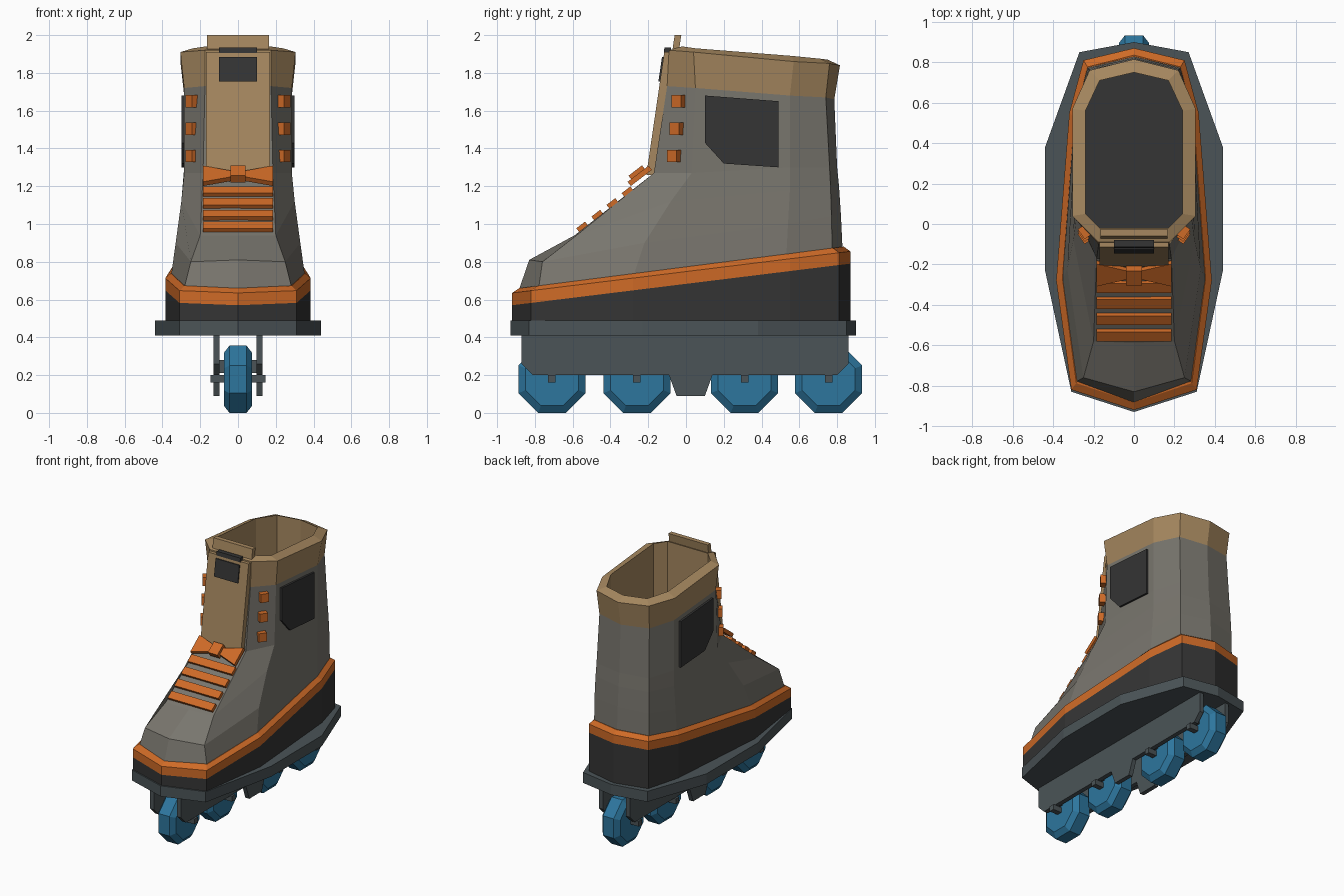
import bpy, math
from mathutils import Matrix, Vector

cube = bpy.data.objects.get("Cube")
if cube:
    bpy.data.objects.remove(cube, do_unlink=True)
import bmesh


def material(name, r, g, b):
    m = bpy.data.materials.new(name)
    m.use_nodes = True
    m.diffuse_color = (r, g, b, 1)
    bsdf = next(n for n in m.node_tree.nodes if n.type == 'BSDF_PRINCIPLED')
    bsdf.inputs["Base Color"].default_value = (r, g, b, 1)
    return m


GREY = material("warm grey", .19, .18, .155)
ORANGE = material("orange", .62, .145, .02)
TAN = material("tan", .38, .245, .115)
BLUE = material("blue", .026, .18, .34)
BLACK = material("charcoal", .035, .035, .035)
STEEL = material("steel grey", .07, .088, .095)


def loft(name, rings, mats, bands=None, caps=(0, 0)):
    """Skin a stack of equal rings; bands gives a material slot per band."""
    bm = bmesh.new()
    rows = [[bm.verts.new(p) for p in ring] for ring in rings]
    n = len(rows[0])
    for k in range(len(rows) - 1):
        for i in range(n):
            j = (i + 1) % n
            f = bm.faces.new((rows[k][i], rows[k][j], rows[k + 1][j], rows[k + 1][i]))
            f.material_index = bands[k] if bands else 0
    for row, slot in zip((rows[0], rows[-1]), caps):
        if slot is not None:
            bm.faces.new(row).material_index = slot
    bmesh.ops.recalc_face_normals(bm, faces=bm.faces)
    mesh = bpy.data.meshes.new(name)
    bm.to_mesh(mesh)
    bm.free()
    for m in mats:
        mesh.materials.append(m)
    obj = bpy.data.objects.new(name, mesh)
    bpy.context.collection.objects.link(obj)
    return obj


def prism(name, profile, x0, x1, mat):
    """Extrude a side (y, z) profile along x."""
    return loft(name, [[(x, y, z) for y, z in profile] for x in (x0, x1)], [mat])


def box(name, centre, size, mat, turn=None):
    sx, sy, sz = (s / 2 for s in size)
    obj = prism(name, [(-sy, -sz), (sy, -sz), (sy, sz), (-sy, sz)], -sx, sx, mat)
    obj.data.transform(Matrix.Translation(centre) @ (turn or Matrix()))
    return obj


def mirror_ring(half):
    """Back centre to front centre along +x, closed along -x."""
    return half + [(-p[0], *p[1:]) for p in half[-2:0:-1]]


# Base plate
plate = mirror_ring([(0, .9), (.27, .85), (.44, .38), (.44, -.23), (.31, -.83), (0, -.93)])
loft("base_plate", [[(x, y, z) for x, y in plate] for z in (.41, .49)], [STEEL])

# Sole with sloping orange welt
sole = mirror_ring([(0, .87), (.25, .81), (.32, .55), (.385, -.28), (.31, -.82), (0, -.92)])


def sole_ring(rise, scale=1.0):
    return [(x * (2 * scale - 1) if scale < 1 else x, y * scale,
             .57 + (y + .92) * .123 + rise) for x, y in sole]


loft("sole", [[(x, y, .49) for x, y in sole], sole_ring(0), sole_ring(.065),
              sole_ring(.09, .96)], [BLACK, ORANGE], [0, 1, 1], (0, 1))

# Boot shell
shell = [
    [(0, .83, .84), (.23, .775, .83), (.295, .53, .81), (.355, -.28, .72), (.285, -.78, .66), (0, -.885, .65)],
    [(0, .82, 1.05), (.23, .77, 1.04), (.29, .54, 1), (.33, -.22, .9), (.25, -.76, .8), (0, -.83, .81)],
    [(0, .81, 1.2), (.225, .765, 1.2), (.285, .55, 1.18), (.3, -.08, 1.12), (.2, -.58, .94), (0, -.59, .94)],
    [(0, .8, 1.3), (.22, .76, 1.3), (.285, .55, 1.3), (.285, .03, 1.27), (.185, -.17, 1.27), (0, -.17, 1.27)],
    [(0, .785, 1.66), (.21, .74, 1.67), (.285, .55, 1.68), (.285, .05, 1.72), (.175, -.1, 1.73), (0, -.1, 1.73)],
]
shell = [mirror_ring(r) for r in shell]
loft("boot_shell", shell, [GREY], caps=(0, None))

# Padded collar, lining and dark footbed
lip = mirror_ring([(0, .815, 1.84), (.22, .76, 1.85), (.305, .57, 1.86),
                   (.305, .04, 1.91), (.175, -.09, 1.92), (0, -.09, 1.92)])
rim = mirror_ring([(0, .75, 1.87), (.17, .71, 1.875), (.24, .56, 1.89),
                   (.24, .05, 1.93), (.17, -.02, 1.94), (0, -.02, 1.94)])
loft("collar", [shell[-1], lip, rim, [(x, y, 1.3) for x, y, z in rim]],
     [TAN, BLACK], [0, 0, 0], (None, 1))

# Tongue, pull flap and tag
prism("tongue", [(-.21, 1.26), (-.115, 1.91), (-.05, 1.91), (-.14, 1.26)], -.17, .17, TAN)
prism("tongue_flap", [(-.075, 1.9), (-.06, 2), (-.025, 2), (-.04, 1.9)], -.165, .165, TAN)
prism("tag", [(-.146, 1.755), (-.127, 1.885), (-.1, 1.885), (-.12, 1.755)], -.1, .1, BLACK)
prism("tag_fold", [(-.118, 1.905), (-.114, 1.935), (-.08, 1.935), (-.08, 1.905)], -.1, .1, BLACK)

# Laces lying on the instep slope
slope = Matrix.Rotation(math.radians(37.5), 4, 'X')
for i in range(4):
    box(f"lace_{i + 1}", (0, -.55 + .08 * i, .985 + .062 * i), (.37, .058, .025), ORANGE, slope)

# Bow: knot and two flared loops
knot = Vector((0, -.245, 1.255))
box("bow_knot", knot + Vector((0, -.01, .01)), (.08, .09, .045), ORANGE, slope)
for side, label in ((1, "left"), (-1, "right")):
    ends = []
    for x, w in ((.03, .025), (.185, .07)):
        ends.append([(side * x, y, z) for y, z in ((-w, -.014), (w, -.014), (w, .014), (-w, .014))])
    loop = loft(f"bow_loop_{label}", ends, [ORANGE])
    loop.data.transform(Matrix.Translation(knot) @ slope)

    # Lace hooks on the angled cuff faces
    for i in range(3):
        turn = Matrix.Rotation(side * math.radians(55), 4, 'Z')
        box(f"hook_{label}_{i + 1}", (side * .243, -.062 + .012 * i, 1.36 + .145 * i),
            (.06, .045, .065), ORANGE, turn)

    # Ankle pad
    prism(f"ankle_pad_{label}", [(.1, 1.68), (.49, 1.65), (.49, 1.3), (.2, 1.32), (.1, 1.43)],
          side * .27, side * .3, BLACK)

    # Chassis rail
    prism(f"rail_{label}", [(-.87, .41), (-.87, .26), (-.81, .2), (-.09, .2), (-.05, .09), (.1, .09),
                            (.14, .2), (.8, .2), (.86, .26), (.86, .41)],
          side * .097, side * .13, STEEL)

# Wheels with axles and hubs
for i, y in enumerate((-.71, -.26, .31, .755)):
    rings = []
    for x, r in ((-.075, .14), (-.045, .178), (.045, .178), (.075, .14)):
        r /= math.cos(math.pi / 8)
        angles = [math.pi * (k + .5) / 4 for k in range(8)]
        rings.append([(x, y + r * math.cos(a), .178 + r * math.sin(a)) for a in angles])
    loft(f"wheel_{i + 1}", rings, [BLUE])
    box(f"axle_{i + 1}", (0, y, .18), (.29, .04, .04), STEEL)
    box(f"hub_{i + 1}", (0, y, .245), (.2, .07, .07), STEEL)
